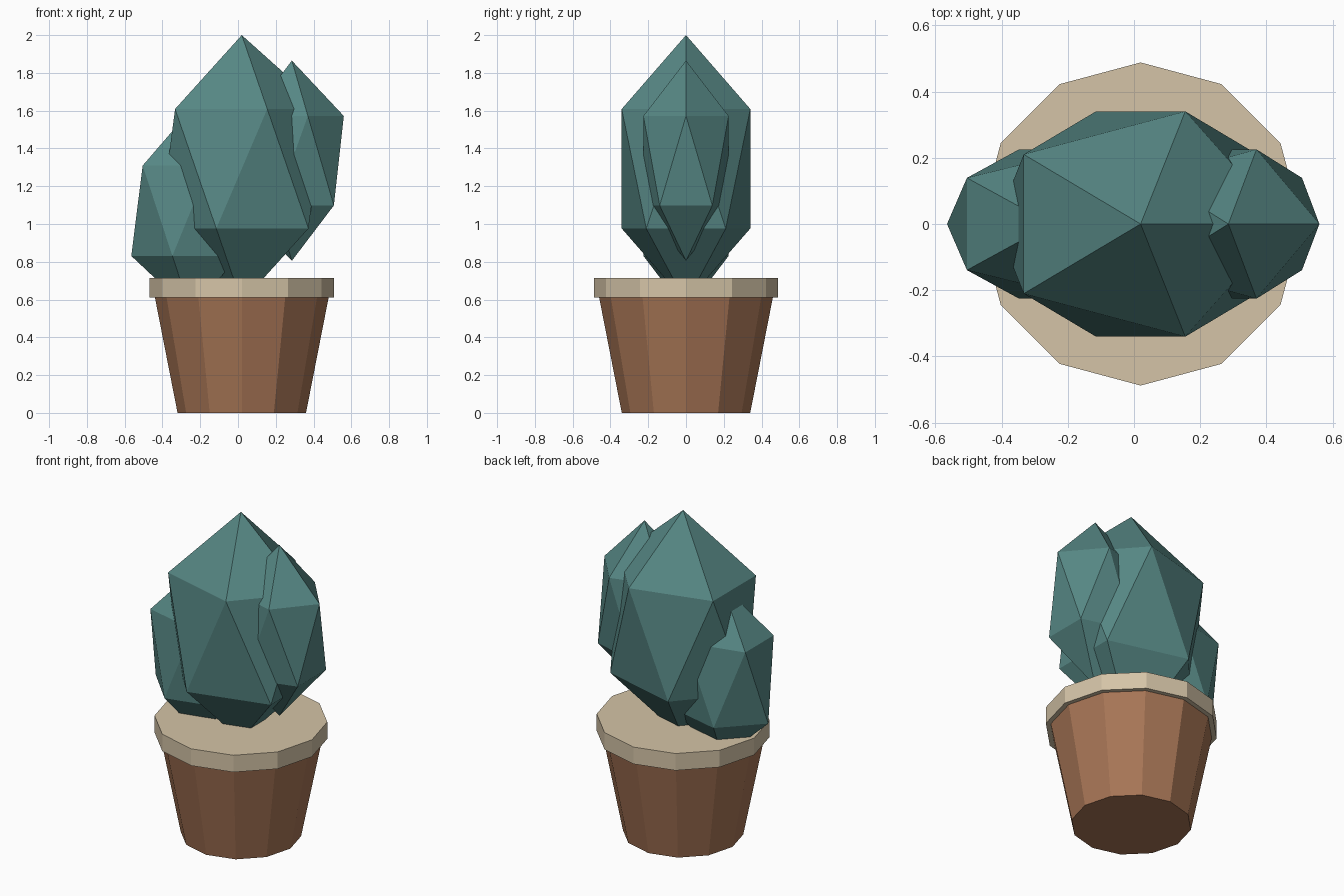
import bpy

cube = bpy.data.objects.get("Cube")
if cube:
    bpy.data.objects.remove(cube, do_unlink=True)


def make_material(name, color):
    mat = bpy.data.materials.new(name)
    mat.use_nodes = True
    mat.diffuse_color = (*color, 1)
    for node in mat.node_tree.nodes:
        if node.type == "BSDF_PRINCIPLED":
            node.inputs["Base Color"].default_value = (*color, 1)
    return mat


teal = make_material("cactus teal", (0.093, 0.242, 0.231))
terracotta = make_material("terracotta", (0.392, 0.181, 0.093))
sand = make_material("rim sand", (0.66, 0.55, 0.385))

POT_X = 0.02


def finish(name, mat):
    obj = bpy.context.object
    obj.name = obj.data.name = name
    obj.data.materials.append(mat)


def tapered_drum(name, r_bottom, r_top, z0, z1, mat):
    bpy.ops.mesh.primitive_cone_add(
        vertices=12, radius1=r_bottom, radius2=r_top, depth=z1 - z0,
        location=(POT_X, 0, (z0 + z1) / 2))
    finish(name, mat)


def cactus_lobe(name, x, z, size):
    bpy.ops.mesh.primitive_ico_sphere_add(
        subdivisions=1, radius=1, location=(x, 0, z), scale=size)
    finish(name, teal)


# Twelve-sided pot with an overhanging rim
tapered_drum("pot", 0.34, 0.46, 0, 0.612, terracotta)
tapered_drum("pot_rim", 0.488, 0.488, 0.61, 0.715, sand)

# Faceted cactus: tall body with two side lobes
cactus_lobe("cactus_body", POT_X, 1.2925, (0.488, 0.4, 0.7075))
cactus_lobe("cactus_left_lobe", 0.285, 1.335, (0.3075, 0.265, 0.53))
cactus_lobe("cactus_right_lobe", -0.25, 1.07, (0.352, 0.265, 0.535))
